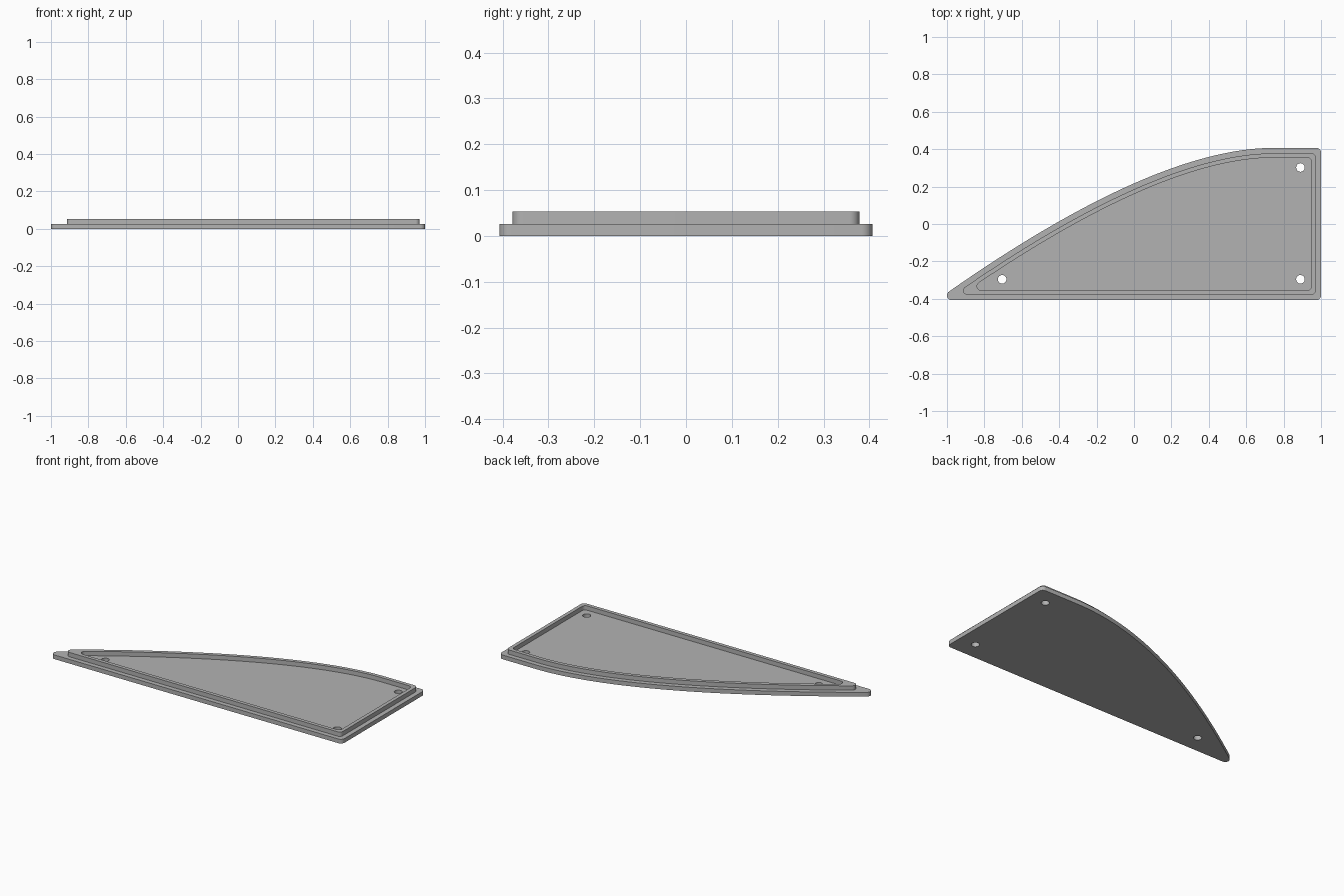
import bpy, bmesh, math
from mathutils import Vector

if "Cube" in bpy.data.objects:
    bpy.data.objects.remove(bpy.data.objects["Cube"])

HALF_X, HALF_Y = 1.0, 0.407      # half size of the plate
BASE_TOP, RIM_TOP = 0.026, 0.053
ROUND = 0.025                    # corner radius
HOLE_R = 0.023

grey = bpy.data.materials.new("plain grey")
grey.diffuse_color = (0.45, 0.45, 0.45, 1)
grey.use_nodes = True
grey.node_tree.nodes["Principled BSDF"].inputs["Base Color"].default_value = grey.diffuse_color

# Curved back edge: quadratic sweep that ends level with the back side
P0, P1, P2 = Vector((-0.989, -0.361)), Vector((0.11, HALF_Y)), Vector((0.75, HALF_Y))


def edge(t):
    """Point and outward normal on the curved edge."""
    p = P0 * (1 - t) ** 2 + P1 * 2 * t * (1 - t) + P2 * t * t
    d = ((P1 - P0) * (1 - t) + (P2 - P1) * t).normalized()
    return p, Vector((-d.y, d.x))


def arc(c, r, a0, a1, n=8):
    return [c + Vector((math.cos(a), math.sin(a))) * r
            for a in (a0 + (a1 - a0) * i / n for i in range(n + 1))]


def outline(inset, r):
    """Plate outline moved inwards, with rounded corners, clockwise."""
    k = inset + r
    low = -HALF_Y + k
    # find where the inset edge meets the front side
    lo, hi = 0.0, 0.5
    for _ in range(40):
        mid = (lo + hi) / 2
        p, n = edge(mid)
        lo, hi = (mid, hi) if (p - n * k).y < low else (lo, mid)
    p, n = edge(hi)
    tip = p - n * k
    pts = arc(tip, r, 1.5 * math.pi, math.atan2(n.y, n.x), 12)
    for i in range(1, 49):
        p, n = edge(hi + (1 - hi) * i / 48)
        pts.append(p - n * inset)
    right = HALF_X - k
    pts += arc(Vector((right, HALF_Y - k)), r, math.pi / 2, 0)
    pts += arc(Vector((right, low)), r, 0, -math.pi / 2)
    return pts


def slab(name, loops, z0, z1):
    """Filled 2D profile with openings, extruded from z0 to z1."""
    cu = bpy.data.curves.new(name, 'CURVE')
    cu.dimensions, cu.fill_mode = '2D', 'BOTH'
    cu.extrude = (z1 - z0) / 2
    for pts in loops:
        s = cu.splines.new('POLY')
        s.points.add(len(pts) - 1)
        for q, p in zip(s.points, pts):
            q.co = (p.x, p.y, 0, 1)
        s.use_cyclic_u = True
    ob = bpy.data.objects.new(name, cu)
    bpy.context.collection.objects.link(ob)
    bpy.ops.object.select_all(action='DESELECT')
    ob.select_set(True)
    bpy.context.view_layer.objects.active = ob
    bpy.ops.object.convert(target='MESH')
    ob = bpy.context.object
    bm = bmesh.new()
    bm.from_mesh(ob.data)
    bmesh.ops.remove_doubles(bm, verts=bm.verts, dist=1e-5)
    bmesh.ops.translate(bm, verts=bm.verts, vec=(0, 0, (z0 + z1) / 2))
    bmesh.ops.recalc_face_normals(bm, faces=bm.faces)
    bm.to_mesh(ob.data)
    bm.free()
    ob.data.materials.clear()
    ob.data.materials.append(grey)
    bpy.ops.object.shade_smooth_by_angle(angle=math.radians(30))


# Base plate with three screw holes
holes = [arc(Vector(c), HOLE_R, 0, 2 * math.pi * 23 / 24, 23)
         for c in ((0.89, 0.302), (0.89, -0.296), (-0.705, -0.296))]
slab("base_plate", [outline(0, ROUND)] + holes, 0, BASE_TOP)

# Raised rim standing on the plate
slab("raised_rim", [outline(0.029, 0.022), outline(0.052, 0.022)], BASE_TOP, RIM_TOP)
